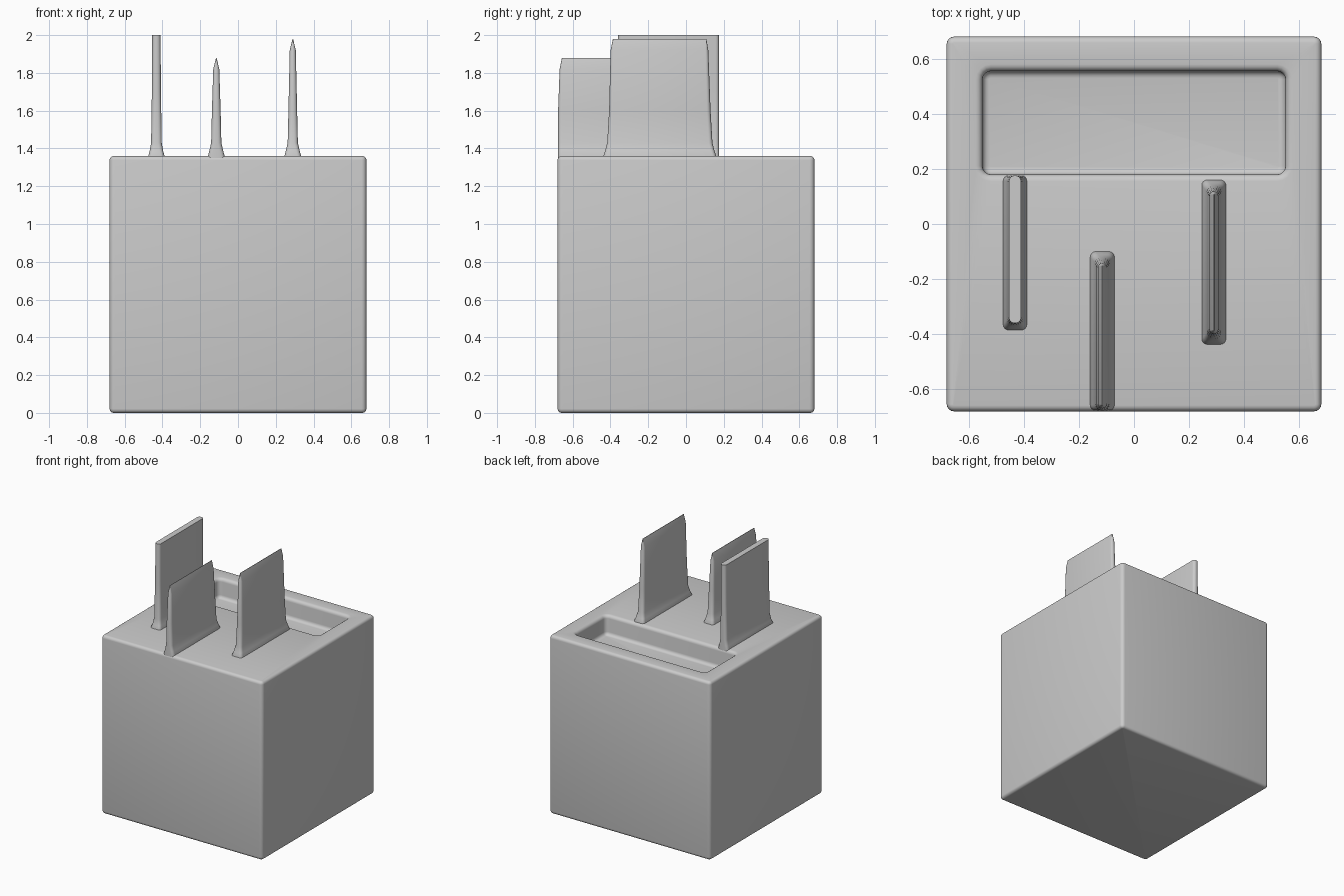
import bpy, bmesh
from math import sin, cos, pi, radians

if "Cube" in bpy.data.objects:
    bpy.data.objects.remove(bpy.data.objects["Cube"])


def ring(x0, x1, y0, y1, r, z, n=4):
    """Rounded rectangle at height z."""
    r = min(r, (x1 - x0) * 0.49, (y1 - y0) * 0.49)
    corners = [(x1 - r, y1 - r), (x0 + r, y1 - r), (x0 + r, y0 + r), (x1 - r, y0 + r)]
    return [(cx + r * cos(a), cy + r * sin(a), z)
            for k, (cx, cy) in enumerate(corners)
            for a in [(k + i / n) * pi / 2 for i in range(n + 1)]]


def loft(name, rings):
    """Skin a closed solid through rings of equal point count."""
    bm = bmesh.new()
    loops = [[bm.verts.new(p) for p in r] for r in rings]
    for a, b in zip(loops, loops[1:]):
        for i in range(len(a)):
            j = (i + 1) % len(a)
            bm.faces.new((a[i], a[j], b[j], b[i]))
    bm.faces.new(loops[0][::-1])
    bm.faces.new(loops[-1])
    bmesh.ops.recalc_face_normals(bm, faces=bm.faces)
    me = bpy.data.meshes.new(name)
    bm.to_mesh(me)
    bm.free()
    ob = bpy.data.objects.new(name, me)
    bpy.context.collection.objects.link(ob)
    bpy.ops.object.select_all(action='DESELECT')
    ob.select_set(True)
    bpy.context.view_layer.objects.active = ob
    bpy.ops.object.shade_smooth_by_angle(angle=radians(32))
    return ob


# housing: outer shell rises, crosses the top and drops into the pocket
H, TOP, R = 0.68, 1.36, 0.022
arc = [i / 4 * pi / 2 for i in range(5)]


def outer(inset, z):
    return ring(-H + inset, H - inset, -H + inset, H - inset, R + 0.004 - inset, z)


def pocket(grow, z):
    return ring(-0.55 - grow, 0.55 + grow, 0.18 - grow, 0.555 + grow, 0.03 + grow, z)


DEPTH, F = 0.15, 0.025
rings = [outer(R * (1 - sin(a)), R * (1 - cos(a))) for a in arc]
rings += [outer(R * (1 - cos(a)), TOP - R * (1 - sin(a))) for a in arc]
rings += [pocket(F * (1 - sin(a)), TOP - F * (1 - cos(a))) for a in arc]
rings += [pocket(-F * (1 - cos(a)), TOP - DEPTH + F * (1 - sin(a))) for a in arc]
loft("housing", rings)


# contact blades: rows of (z, half thickness, y start, y end)
def blade(name, x, rows):
    loft(name, [ring(x - w, x + w, y0, y1, 0.02, z) for z, w, y0, y1 in rows])


blade("left_blade", -0.432, [
    (1.325, 0.043, -0.385, 0.176), (1.36, 0.043, -0.385, 0.176),
    (1.385, 0.036, -0.375, 0.176), (1.43, 0.028, -0.367, 0.176),
    (1.7, 0.024, -0.363, 0.176), (2.0, 0.022, -0.36, 0.176)])


def pointed(name, x, y0, y1, tip, front_flare):
    f = front_flare
    blade(name, x, [
        (1.325, 0.044, y0 - 0.03 * f, y1 + 0.03), (1.36, 0.044, y0 - 0.03 * f, y1 + 0.03),
        (1.39, 0.036, y0 - 0.02 * f, y1 + 0.02), (1.43, 0.027, y0 - 0.01 * f, y1 + 0.01),
        (1.6, 0.023, y0, y1), (tip - 0.06, 0.016, y0 + 0.008, y1 - 0.012),
        (tip, 0.0015, y0 + 0.02, y1 - 0.022)])


pointed("middle_blade", -0.115, -0.677, -0.13, 1.88, 0)
pointed("right_blade", 0.29, -0.407, 0.13, 1.98, 1)
